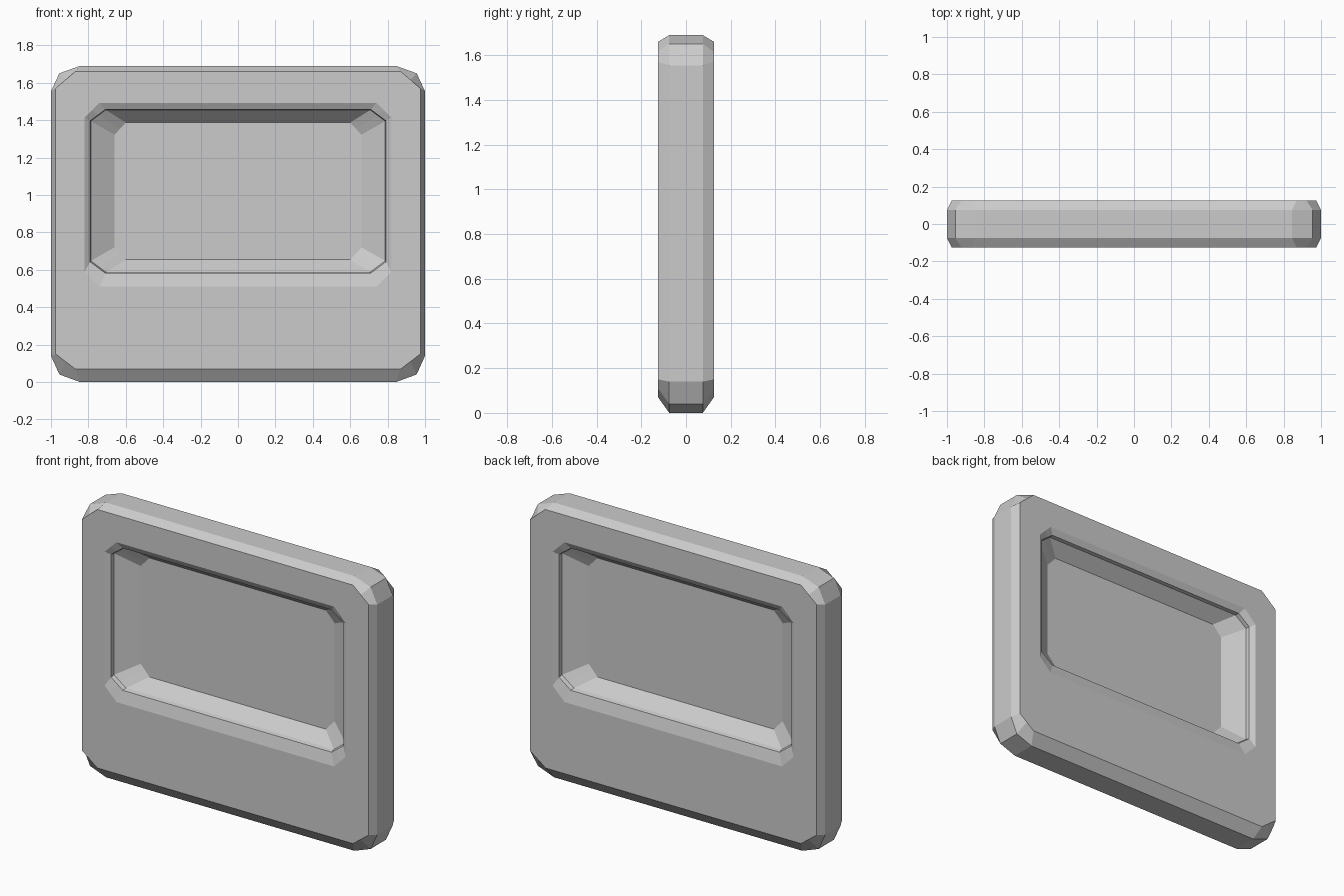
import bpy, bmesh

if "Cube" in bpy.data.objects:
    bpy.data.objects.remove(bpy.data.objects["Cube"])


def outline(hw, z0, z1, cx, top, bot, mid):
    """Rectangle with two-segment corners; mid = bulge of the corner mid point (0 = straight chamfer)."""
    right = []
    for z, c, s in ((z0, bot, 1), (z1, top, -1)):
        a = (hw - cx, z)
        b = (hw, z + s * c)
        m = (hw - cx * (0.5 - mid), z + s * c * (0.5 - mid))
        right += [a, m, b] if s == 1 else [b, m, a]
    return right + [(-x, z) for x, z in reversed(right)]


# Rings from the middle of the rim, over the face, into the window: (depth y, outline)
rings = [
    (0.075, outline(1.0, 0.0, 1.69, 0.155, 0.135, 0.14, 0.21)),
    (0.125, outline(0.975, 0.07, 1.66, 0.105, 0.09, 0.08, 0)),
    (0.125, outline(0.82, 0.51, 1.493, 0.08, 0.08, 0.08, 0)),
    (0.105, outline(0.79, 0.582, 1.457, 0.08, 0.06, 0.06, 0)),
    (0.08, outline(0.787, 0.588, 1.455, 0.08, 0.06, 0.06, 0)),
    (0.003, outline(0.66, 0.655, 1.387, 0.06, 0.065, 0.065, 0)),
]

# Framed panel: both faces are the same, joined around the rim
bm = bmesh.new()
edge_rings = []
for side in (-1, 1):
    loops = [[bm.verts.new((x, side * y, z)) for x, z in pts] for y, pts in rings]
    n = len(loops[0])
    for a, b in zip(loops, loops[1:]):
        for i in range(n):
            j = (i + 1) % n
            bm.faces.new((a[i], a[j], b[j], b[i]))
    bm.faces.new(loops[-1])  # window pane
    edge_rings.append(loops[0])
front, back = edge_rings
for i in range(n):
    j = (i + 1) % n
    bm.faces.new((front[i], front[j], back[j], back[i]))
bmesh.ops.recalc_face_normals(bm, faces=bm.faces)
mesh = bpy.data.meshes.new("framed_panel")
bm.to_mesh(mesh)
bm.free()
panel = bpy.data.objects.new("framed_panel", mesh)
bpy.context.collection.objects.link(panel)
